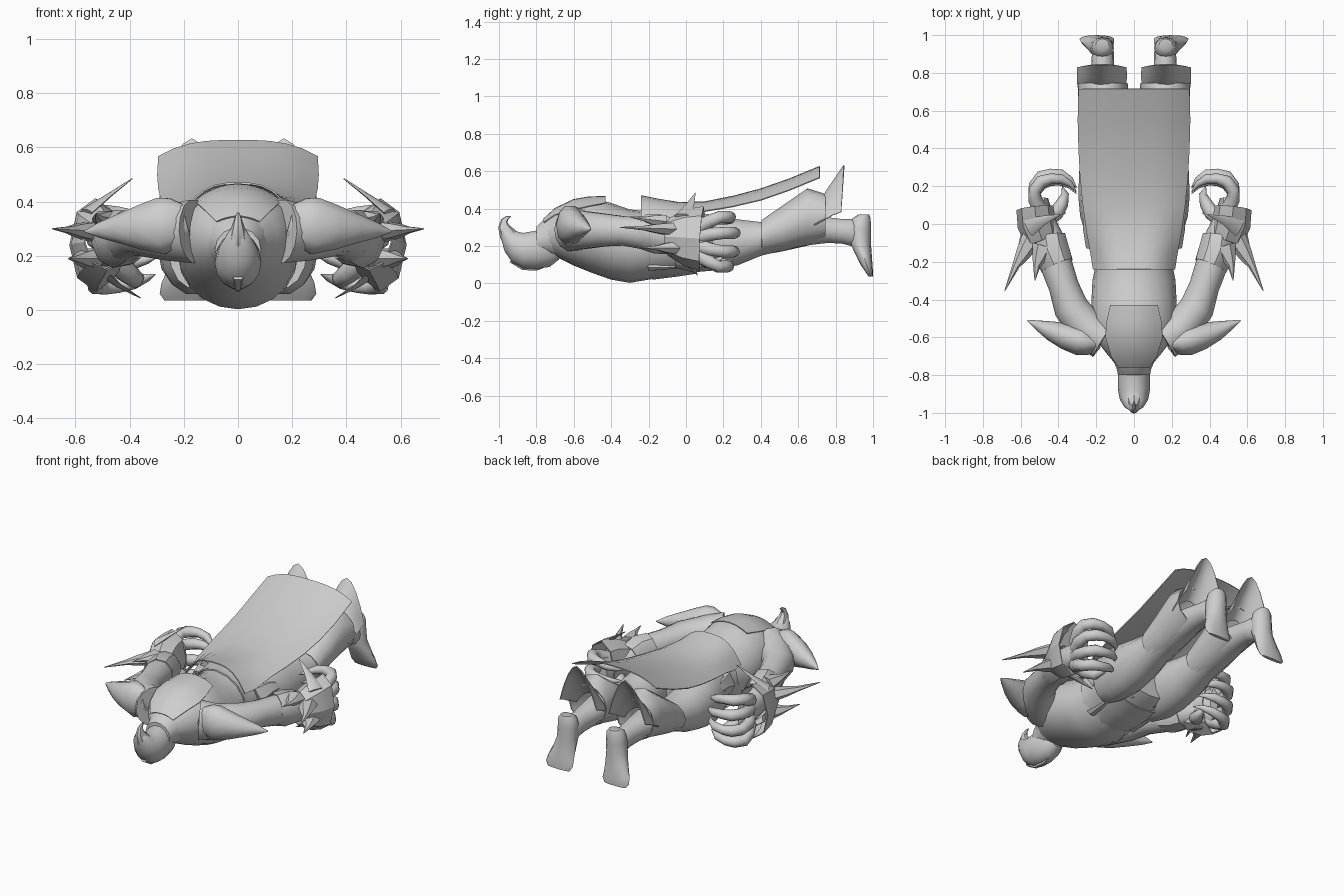
import bpy, math
from mathutils import Vector

grey = bpy.data.materials.new("stone_grey")
grey.diffuse_color = (0.62, 0.62, 0.62, 1)


def finish(name, verts, faces, mirror=False, angle=40, thick=0):
    me = bpy.data.meshes.new(name)
    me.from_pydata(verts, [], faces)
    me.materials.append(grey)
    ob = bpy.data.objects.new(name, me)
    bpy.context.collection.objects.link(ob)
    bpy.ops.object.select_all(action='DESELECT')
    bpy.context.view_layer.objects.active = ob
    ob.select_set(True)
    bpy.ops.object.mode_set(mode='EDIT')
    bpy.ops.mesh.select_all(action='SELECT')
    bpy.ops.mesh.normals_make_consistent(inside=False)
    bpy.ops.object.mode_set(mode='OBJECT')
    if thick:
        m = ob.modifiers.new("thick", 'SOLIDIFY')
        m.thickness, m.offset = thick, 0
    if mirror:
        ob.modifiers.new("mirror", 'MIRROR').use_mirror_merge = False
    bpy.ops.object.convert(target='MESH')
    bpy.ops.object.shade_smooth_by_angle(angle=math.radians(angle))


def loft(name, stations, n=12, mirror=False, caps=True, axis=None, ref=(0, 0, 1), **kw):
    """Rings along a path; station = (x, y, z, side radius, up radius).
    With axis given all rings stay square to it, otherwise they follow the path."""
    pts = [Vector(s[:3]) for s in stations]
    verts, faces = [], []
    for i, s in enumerate(stations):
        t = Vector(axis) if axis else (pts[min(i + 1, len(pts) - 1)] - pts[max(i - 1, 0)]).normalized()
        u = t.cross(Vector(ref)).normalized()
        v = u.cross(t)
        rv = s[4] if len(s) > 4 else s[3]
        for k in range(n):
            a = 2 * math.pi * k / n
            verts.append(pts[i] + u * s[3] * math.cos(a) + v * rv * math.sin(a))
    for i in range(len(pts) - 1):
        for k in range(n):
            j = (k + 1) % n
            faces.append((i * n + k, i * n + j, i * n + n + j, i * n + n + k))
    if caps:
        faces += [tuple(range(n)), tuple(range(len(verts) - n, len(verts)))]
    finish(name, verts, faces, mirror, **kw)


def body(name, rows, n, x=0, **kw):
    """Loft along y; row = (y, top, bottom, half width)."""
    loft(name, [(x, y, (t + b) / 2, w, (t - b) / 2) for y, t, b, w in rows], n, axis=(0, 1, 0), **kw)


def sheet(name, rows, n=8, x=0, power=2.5, sweep=0, **kw):
    """Arched sheet; row = (y, middle height, half width, edge drop)."""
    m = n + 1
    verts = []
    for y, z, w, d in rows:
        for k in range(m):
            c = 2 * k / n - 1
            verts.append((x + w * c, y - sweep * c * c, z - d * abs(c) ** power))
    faces = [(i * m + k, i * m + k + 1, i * m + m + k + 1, i * m + m + k)
             for i in range(len(rows) - 1) for k in range(n)]
    finish(name, verts, faces, **kw)


def spike(name, path, r, flat=1.0, n=6, mirror=True):
    """Tapering curved horn through the path points."""
    last = len(path) - 1
    loft(name, [(*p, max(r * (1 - i / last), .002), max(r * flat * (1 - i / last), .002))
                for i, p in enumerate(path)], n, mirror)


# Torso, hips and belt
body("torso", [
    (-.80, .30, .19, .06), (-.74, .345, .165, .10), (-.68, .40, .135, .15), (-.60, .44, .095, .21),
    (-.50, .455, .055, .225), (-.40, .43, .02, .225), (-.30, .395, .003, .22),
    (-.20, .385, .02, .20), (-.06, .39, .045, .20), (.06, .39, .06, .21), (.14, .35, .10, .19)], 20)
body("belt", [(-.22, .41, .03, .208), (-.17, .40, .025, .205), (-.05, .41, .04, .225),
              (.05, .41, .055, .25)], 16, caps=False, thick=.008)

# Back plate
sheet("back_plate", [(-.76, .345, .08, .02), (-.70, .40, .12, .035), (-.60, .448, .15, .055),
                     (-.52, .462, .145, .05), (-.43, .464, .125, .035)], power=2, thick=.006)

# Cape hanging from the waist
sheet("cape", [(-.24, .468, .215, .14), (-.15, .45, .23, .12), (-.04, .432, .25, .07),
               (.10, .435, .27, .05), (.25, .465, .285, .055), (.40, .505, .293, .06),
               (.55, .557, .297, .06), (.715, .625, .293, .06)], 10, power=3, thick=.006)

# Head, face ridge and hooked crest
body("head", [
    (-.992, .31, .25, .015), (-.97, .31, .17, .05), (-.93, .285, .11, .075), (-.87, .272, .078, .086),
    (-.80, .285, .075, .086), (-.73, .29, .085, .075), (-.68, .25, .125, .05)], 14)
body("neck_collar", [(-.80, .305, .14, .085), (-.77, .335, .14, .09), (-.70, .38, .14, .12)], 14)
loft("crest", [(0, -.92, .22, .055, .05), (0, -.955, .265, .04, .045), (0, -.975, .305, .025, .03),
               (0, -.972, .335, .014, .018), (0, -.955, .352, .008, .01), (0, -.935, .358, .002)], 8, ref=(0, 1, 0))
spike("face_ridge", [(0, -.93, .13), (0, -.87, .085), (0, -.80, .075), (0, -.72, .10)], .025, mirror=False)

# Shoulder plates sweeping out to a point
loft("shoulder_plate", [(.19, -.64, .335, .03, .06), (.23, -.635, .325, .06, .095),
                        (.28, -.62, .31, .078, .11), (.36, -.595, .305, .07, .085),
                        (.44, -.565, .30, .052, .055), (.51, -.535, .295, .026, .03),
                        (.565, -.51, .29, .003, .003)], 10, True, angle=50)

# Arms, elbow guards and flared wrist cuffs
loft("arm", [(.16, -.61, .29, .11, .12), (.25, -.555, .285, .10, .105), (.335, -.44, .285, .092, .09),
             (.372, -.33, .28, .08, .08), (.41, -.22, .27, .085, .09), (.435, -.12, .255, .085, .09),
             (.465, -.03, .24, .07, .075), (.48, .04, .23, .055, .075), (.485, .09, .225, .045, .11),
             (.48, .14, .225, .025, .10)], 14, True)
loft("elbow_guard", [(.405, -.22, .275, .088, .093), (.435, -.15, .265, .098, .105),
                     (.45, -.07, .25, .09, .095)], 9, True, caps=False, thick=.006)
loft("wrist_cuff", [(.485, -.09, .25, .085, .10), (.515, 0, .245, .10, .15), (.525, .085, .24, .095, .17)],
     8, True, caps=False, thick=.006, angle=25)

# Cuff flange corners
spike("upper_cuff_point", [(.56, -.02, .36), (.48, .02, .42), (.39, .05, .485)], .05, .3)
spike("lower_cuff_point", [(.53, -.02, .16), (.44, .03, .09), (.36, .06, .045)], .05, .3)

# Broad curved forearm blades
for i, (root, tip) in enumerate([((.53, -.06, .29), (.685, -.355, .30)),
                                 ((.54, -.05, .19), (.625, -.24, .19)),
                                 ((.48, -.12, .33), (.525, -.30, .355))]):
    root, tip = Vector(root), Vector(tip)
    mid = root.lerp(tip, .55) + Vector((.01, .0, 0))
    spike("forearm_blade_%d" % i, [root, root.lerp(mid, .6), mid, tip], .06, .7)

# Curled clawed fingers and thumb
for i, (z, spread, reach) in enumerate([(.30, .055, .26), (.25, .02, .285), (.20, -.03, .28), (.15, -.06, .25)]):
    path = [(.49, .07, z), (.525, .13, z + spread * .6), (.525, reach - .08, z + spread),
            (.49, reach - .035, z + spread), (.44, reach - .02, z + spread), (.385, reach - .022, z + spread * .8),
            (.335, reach - .05, z + spread * .5), (.305, reach - .09, z + spread * .3)]
    radii = [.042, .036, .033, .034, .028, .026, .015, .002]
    loft("finger_%d" % i, [(*p, r) for p, r in zip(path, radii)], 10, True, angle=60)
loft("thumb", [(.47, .02, .19, .045), (.41, .06, .14, .04), (.38, .11, .115, .034),
               (.365, .16, .12, .02), (.38, .20, .14, .002)], 10, True, angle=60)

# Legs and feet
body("leg", [
    (-.06, .36, .08, .09), (.04, .385, .055, .12), (.15, .37, .065, .13), (.28, .345, .095, .125),
    (.40, .33, .145, .105), (.52, .355, .175, .10), (.64, .37, .20, .09), (.76, .355, .215, .07),
    (.84, .345, .21, .06), (.91, .345, .19, .058), (.95, .33, .21, .04)], 14, x=.165, mirror=True)
loft("foot", [(.168, .95, .368, .035, .03), (.168, .937, .345, .056, .05), (.168, .93, .29, .062, .06),
              (.172, .932, .22, .064, .056), (.182, .948, .16, .074, .045), (.194, .965, .10, .088, .032),
              (.197, .98, .06, .092, .02), (.197, .988, .036, .075, .011)], 12, True,
     axis=(0, 0, -1), ref=(0, 1, 0))

# Shin guard and the flared flange wrapping the back of the calf
body("shin_guard", [(.405, .335, .155, .115), (.52, .415, .175, .12), (.65, .505, .205, .128),
                    (.745, .475, .235, .13)], 12, x=.165, mirror=True, caps=False, thick=.006)
sheet("calf_flange", [(.70, .41, .12, .10), (.755, .50, .128, .16), (.80, .565, .13, .20),
                      (.845, .632, .128, .25)], x=.17, power=1.8, sweep=.015, mirror=True, thick=.006)

# Hip flaps and small front plates
spike("hip_flap", [(.19, -.10, .25), (.225, -.02, .28), (.25, .06, .28), (.26, .14, .27)], .07, 1.2)
for i, x in enumerate((.06, .14)):
    spike("front_plate_%d" % i, [(x, -.20, .085), (x + .01, -.12, .085), (x + .02, .0, .09),
                                 (x + .02, .1, .08)], .04, .5)
